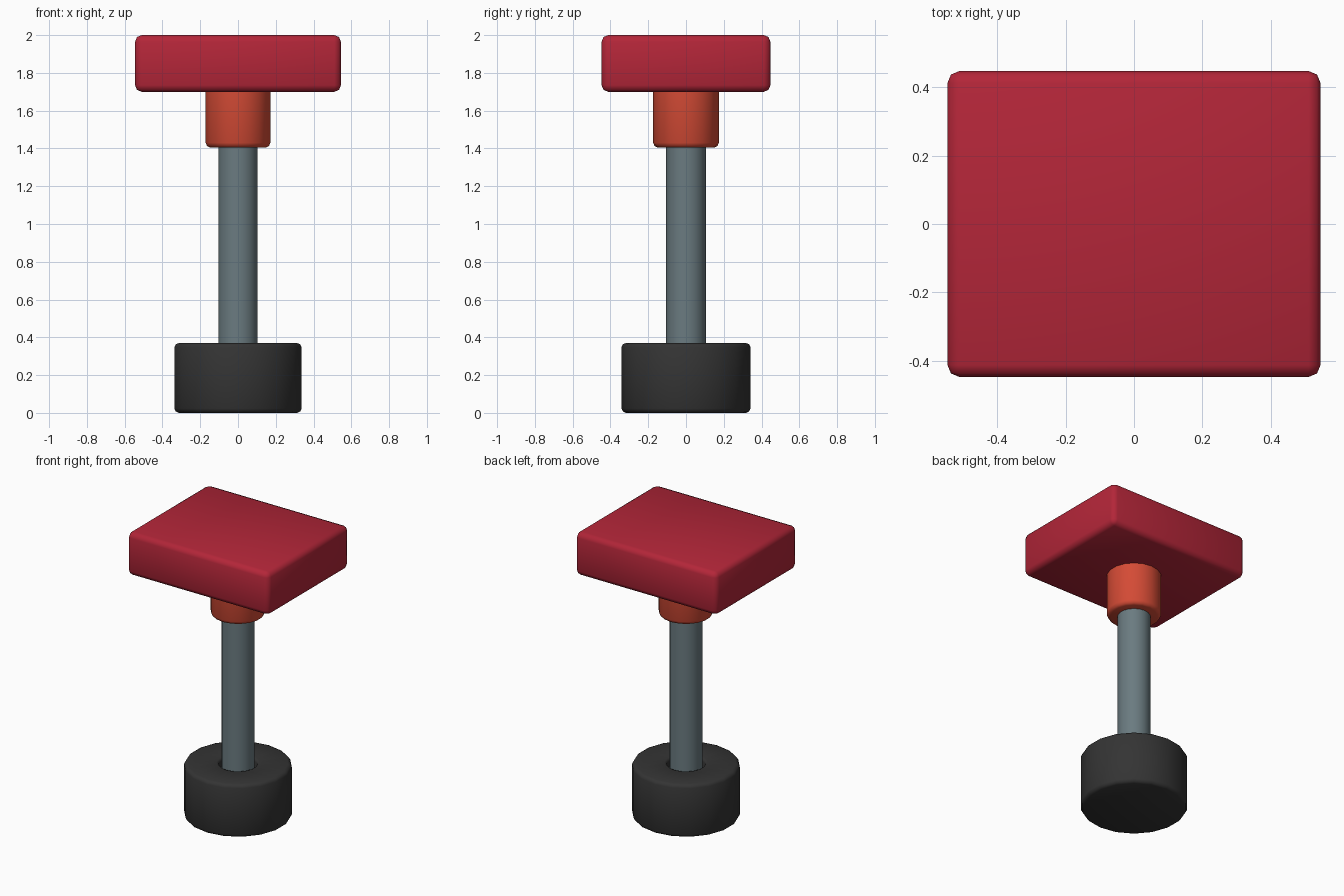
import bpy, bmesh, math

if "Cube" in bpy.data.objects:
    bpy.data.objects.remove(bpy.data.objects["Cube"])

def material(name, rgb):
    m = bpy.data.materials.new(name)
    m.diffuse_color = (*rgb, 1)
    m.use_nodes = True
    m.node_tree.nodes["Principled BSDF"].inputs["Base Color"].default_value = m.diffuse_color
    return m

RED = material("crimson", (0.45, 0.019, 0.040))
ORANGE = material("orange red", (0.66, 0.070, 0.036))
STEEL = material("blue grey", (0.145, 0.198, 0.217))
BLACK = material("charcoal", (0.034, 0.034, 0.034))

def finish(name, bm, mat, angle=75):
    bmesh.ops.recalc_face_normals(bm, faces=bm.faces)
    me = bpy.data.meshes.new(name)
    bm.to_mesh(me)
    bm.free()
    me.materials.append(mat)
    ob = bpy.data.objects.new(name, me)
    bpy.context.collection.objects.link(ob)
    bpy.ops.object.select_all(action='DESELECT')
    bpy.context.view_layer.objects.active = ob
    ob.select_set(True)
    bpy.ops.object.shade_smooth_by_angle(angle=math.radians(angle))
    return ob

def lathe(name, profile, mat, n=18):
    """Turn (radius, z) points around z and cap both ends."""
    bm = bmesh.new()
    rings = [[bm.verts.new((r * math.sin(math.tau * i / n), r * math.cos(math.tau * i / n), z))
              for i in range(n)] for r, z in profile]
    for a, b in zip(rings, rings[1:]):
        for i in range(n):
            j = (i + 1) % n
            bm.faces.new((a[i], a[j], b[j], b[i]))
    bm.faces.new(rings[0])
    bm.faces.new(rings[-1])
    return finish(name, bm, mat)

# Weighted foot with a socket for the shaft
lathe("foot", [(0.318, 0), (0.334, 0.007), (0.342, 0.023),
               (0.342, 0.347), (0.334, 0.363), (0.318, 0.37),
               (0.137, 0.37), (0.126, 0.365), (0.121, 0.352), (0.121, 0.18)], BLACK)

# Shaft
lathe("shaft", [(0.105, 0.15), (0.105, 1.45)], STEEL)

# Collar under the head
lathe("collar", [(0.150, 1.405), (0.166, 1.412), (0.174, 1.43), (0.174, 1.72)], ORANGE)

# Rounded block head
bm = bmesh.new()
bmesh.ops.create_cube(bm, size=1)
for v in bm.verts:
    v.co.x *= 1.09
    v.co.y *= 0.894
    v.co.z = v.co.z * 0.30 + 1.85
bmesh.ops.bevel(bm, geom=bm.edges[:], offset=0.035, segments=2, profile=0.5, affect='EDGES')
finish("head_block", bm, RED)
